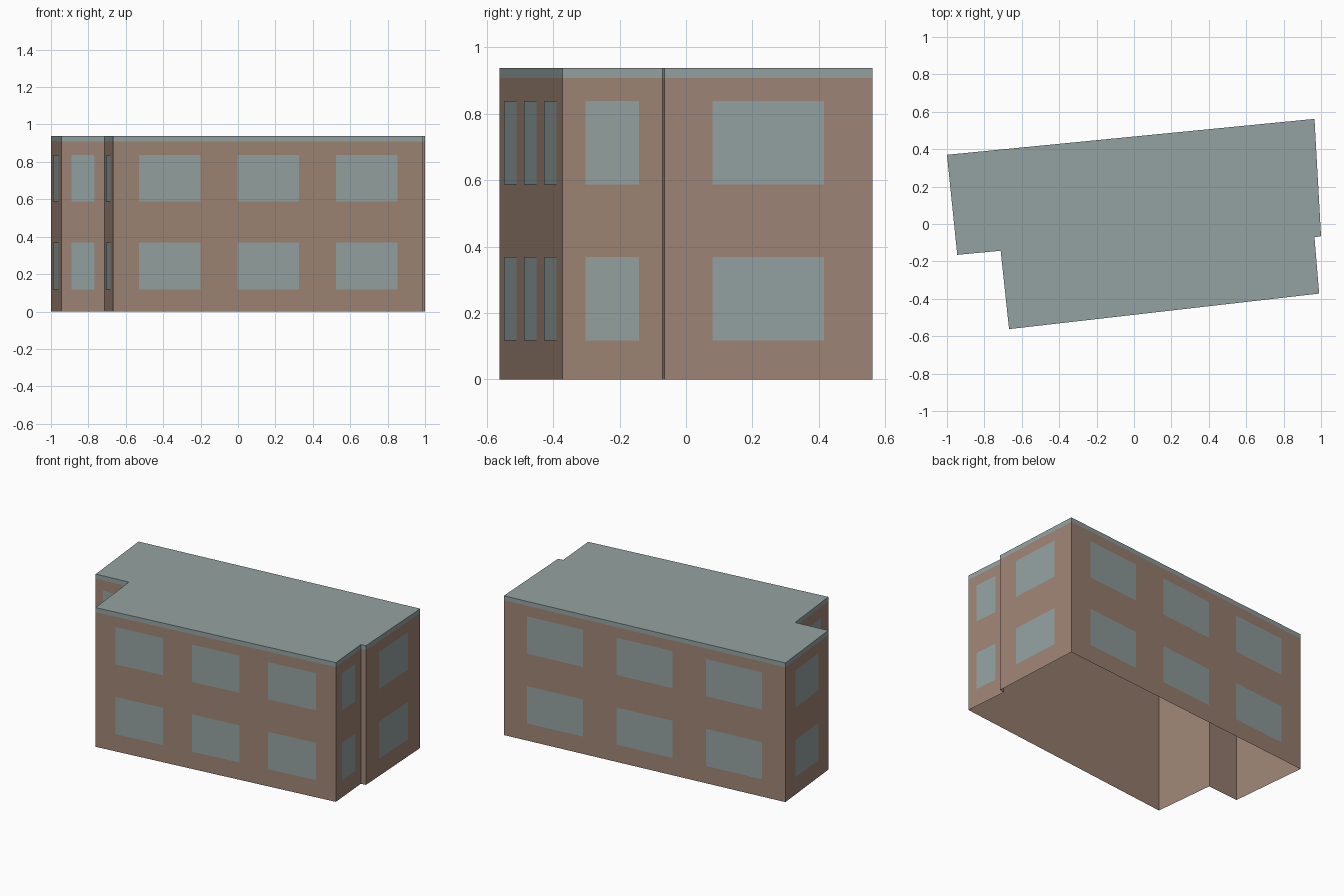
import bpy
from mathutils import Vector

cube = bpy.data.objects.get("Cube")
if cube:
    bpy.data.objects.remove(cube, do_unlink=True)


def make_material(name, color):
    mat = bpy.data.materials.new(name)
    mat.use_nodes = True
    mat.diffuse_color = color
    mat.node_tree.nodes["Principled BSDF"].inputs["Base Color"].default_value = color
    return mat


brick = make_material("warm brown brick", (0.342, 0.233, 0.179, 1))
slate = make_material("grey teal slate", (0.296, 0.361, 0.355, 1))


def make_object(name, verts, faces, mat):
    mesh = bpy.data.meshes.new(name)
    mesh.from_pydata(verts, [], faces)
    mesh.materials.append(mat)
    obj = bpy.data.objects.new(name, mesh)
    bpy.context.collection.objects.link(obj)
    return obj


def ring_walls(name, outline, low, high, mat, capped=False):
    """Vertical walls around the outline, with an optional flat top."""
    n = len(outline)
    verts = [(x, y, z) for z in (low, high) for x, y in outline]
    faces = [(i, (i + 1) % n, (i + 1) % n + n, i + n) for i in range(n)]
    if capped:
        faces.append(tuple(range(n, 2 * n)))
    return make_object(name, verts, faces, mat)


# Footprint, counter-clockwise from the back corner
outline = [(-1, 0.37), (-0.945, -0.165), (-0.713, -0.143), (-0.668, -0.562),
           (0.99, -0.372), (0.965, -0.071), (1, -0.065), (0.965, 0.562)]
EAVES, TOP = 0.908, 0.938

# Open-bottomed walls and the flat roof with its edge band
ring_walls("outer_walls", outline, 0, EAVES, brick)
ring_walls("flat_roof", outline, EAVES, TOP, slate, capped=True)

# Windows: one column on short walls, three on long ones, two storeys each
single = [(0.23, 0.765)]
triple = [(0.083, 0.282), (0.401, 0.599), (0.718, 0.917)]
storeys = [(0.117, 0.368), (0.587, 0.838)]
walls = {"left_end": 0, "recess_front": 1, "recess_side": 2, "front": 3,
         "right_front": 4, "right_back": 6, "back": 7}

for name, i in walls.items():
    a = Vector((*outline[i], 0))
    b = Vector((*outline[(i + 1) % len(outline)], 0))
    along = b - a
    out = Vector((along.y, -along.x, 0)).normalized() * 0.002
    verts, faces = [], []
    for s, t in (triple if along.length > 1 else single):
        for low, high in storeys:
            k = len(verts)
            for u, z in ((s, low), (t, low), (t, high), (s, high)):
                verts.append(a + along * u + out + Vector((0, 0, z)))
            faces.append((k, k + 1, k + 2, k + 3))
    make_object(name + "_windows", verts, faces, slate)
